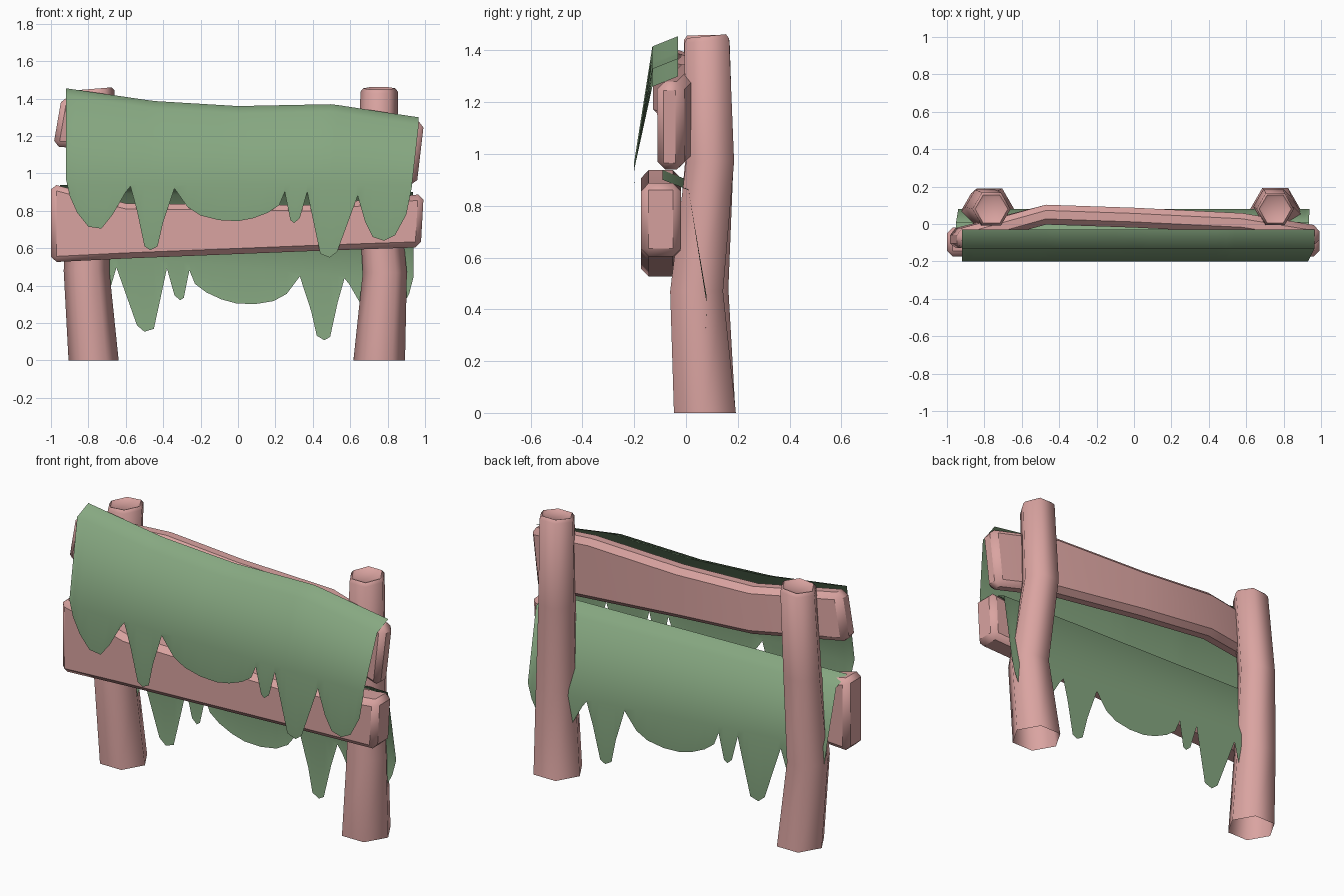
import bpy, bmesh, math
from mathutils import Vector

cube = bpy.data.objects.get("Cube")
if cube:
    bpy.data.objects.remove(cube, do_unlink=True)


def material(name, rgb):
    m = bpy.data.materials.new(name)
    m.use_nodes = True
    m.diffuse_color = (*rgb, 1)
    bsdf = next(n for n in m.node_tree.nodes if n.type == 'BSDF_PRINCIPLED')
    bsdf.inputs["Base Color"].default_value = (*rgb, 1)
    return m


WOOD = material("pink wood", (0.70, 0.37, 0.355))
MOSS = material("moss green", (0.24, 0.39, 0.22))


def finish(bm, name, mat, angle, recalc=True, bevel=0):
    bmesh.ops.remove_doubles(bm, verts=bm.verts, dist=0.0005)
    if recalc:
        bmesh.ops.recalc_face_normals(bm, faces=bm.faces)
    me = bpy.data.meshes.new(name)
    bm.to_mesh(me)
    bm.free()
    me.materials.append(mat)
    ob = bpy.data.objects.new(name, me)
    bpy.context.collection.objects.link(ob)
    if bevel:
        mod = ob.modifiers.new("worn edges", 'BEVEL')
        mod.width = bevel
        mod.segments = 1
        mod.limit_method = 'ANGLE'
        mod.angle_limit = math.radians(50)
    bpy.ops.object.select_all(action='DESELECT')
    ob.select_set(True)
    bpy.context.view_layer.objects.active = ob
    bpy.ops.object.shade_smooth_by_angle(angle=math.radians(angle))


def loft(bm, rings, closed=True, cap_start=False, cap_end=False):
    """Skin a list of point rings with quads."""
    rows = [[bm.verts.new(p) for p in ring] for ring in rings]
    n = len(rows[0])
    for a, b in zip(rows, rows[1:]):
        for i in range(n if closed else n - 1):
            j = (i + 1) % n
            bm.faces.new((a[i], a[j], b[j], b[i]))
    if cap_start:
        bm.faces.new(rows[0][::-1])
    if cap_end:
        bm.faces.new(rows[-1])


# Bent hexagonal posts, open underneath, with a tilted shallow dish on top
def post(name, path, tilt_x, tilt_y):
    x, y, z, r = path[-1]
    path = path + [(x, y, z + 0.018, r * 0.86), (x, y, z + 0.008, r * 0.7)]
    rings = []
    for i, (px, py, pz, pr) in enumerate(path):
        ring = []
        for k in range(6):
            dx = pr * math.cos(k * math.pi / 3)
            dy = pr * math.sin(k * math.pi / 3)
            dz = dx * tilt_x + dy * tilt_y if i > 2 else 0
            ring.append((px + dx, py + dy, pz + dz))
        rings.append(ring)
    bm = bmesh.new()
    loft(bm, rings, cap_end=True)
    finish(bm, name, WOOD, 75, recalc=False)


post("right_post", [(-0.772, 0.075, 0, 0.134), (-0.81, 0.058, 0.48, 0.122),
                    (-0.795, 0.09, 0.97, 0.108), (-0.762, 0.08, 1.435, 0.102)],
     0.08, 0)
post("left_post", [(0.755, 0.073, 0, 0.138), (0.785, 0.041, 0.47, 0.118),
                   (0.745, 0.093, 0.97, 0.107), (0.755, 0.08, 1.437, 0.1)],
     0, 0.1)


# Crooked planks, each station is x, y centre, bottom, top
def plank(name, half, stations, slant):
    bm = bmesh.new()
    loft(bm, [[(x - s, y - half, lo), (x - s, y + half, lo),
               (x + s, y + half, hi), (x + s, y - half, hi)]
              for (x, y, lo, hi), s in zip(stations, slant)],
         cap_start=True, cap_end=True)
    finish(bm, name, WOOD, 75, bevel=0.03)


plank("upper_plank", 0.053,
      [(-0.965, -0.082, 1.145, 1.41), (-0.47, 0.05, 1.1, 1.37),
       (0, 0.034, 1.06, 1.345), (0.58, 0.005, 1.0, 1.345),
       (0.975, -0.063, 0.935, 1.275)], (0.023, 0, 0, 0, 0.02))
plank("lower_plank", 0.077,
      [(-1.0, -0.097, 0.525, 0.945), (-0.6, -0.097, 0.545, 0.84),
       (0.4, -0.097, 0.585, 0.83), (0.985, -0.097, 0.605, 0.89)],
      (0, 0, 0, 0.008))

# Ragged hem shared by both moss drapes
HEM = [(-.92, .97), (-.90, .88), (-.86, .79), (-.80, .715), (-.73, .705),
       (-.67, .78), (-.60, .90), (-.575, .93), (-.54, .80), (-.50, .61),
       (-.47, .59), (-.43, .61), (-.40, .74), (-.34, .92), (-.27, .82),
       (-.20, .775), (-.10, .75), (0, .745), (.08, .76), (.16, .79),
       (.22, .83), (.25, .90), (.28, .75), (.30, .735), (.33, .76),
       (.37, .90), (.41, .71), (.44, .57), (.49, .55), (.53, .58),
       (.64, .88), (.68, .74), (.72, .66), (.78, .64), (.84, .67),
       (.90, .78), (.93, .93)]
KNEE = 0.94


def sample(points, x):
    """Linear interpolation along a list of x, z pairs."""
    for (x0, z0), (x1, z1) in zip(points, points[1:]):
        if x <= x1:
            return z0 + (z1 - z0) * (x - x0) / (x1 - x0)
    return points[-1][1]


# Sheet that lies over a plank and hangs down one side
def drape(name, ridge, place):
    back, fold, knee, hem = [], [], [], []
    for x, z in HEM:
        top = sample(ridge, x)
        wide = x + 0.045 * max(0, x) ** 3
        k = max(KNEE, z)
        hang = -0.2 + 0.04 * (k - z)
        back.append(place(wide, -0.03, top, False))
        fold.append(place(wide, -0.13, top - 0.04, False))
        knee.append(place(x, -0.2, k, True))
        hem.append(place(x, hang, z, True))
    bm = bmesh.new()
    loft(bm, [hem, knee, fold, back], closed=False)
    finish(bm, name, MOSS, 88, recalc=False)


drape("upper_moss_drape",
      [(-.92, 1.455), (-.45, 1.387), (0, 1.36), (.5, 1.37), (.93, 1.3)],
      lambda x, y, z, low: Vector((x, y, z)))


# The lower drape is turned around and hangs behind the lower plank
def turned(x, y, z, low):
    x = -x
    if low:
        z -= 0.44 + 0.089 * x
        x += 0.04 * max(0, x) ** 4 - 0.025
    return Vector((x + 0.015, -y - 0.12, z))


drape("lower_moss_drape", [(-.93, .90), (.93, .938)], turned)
